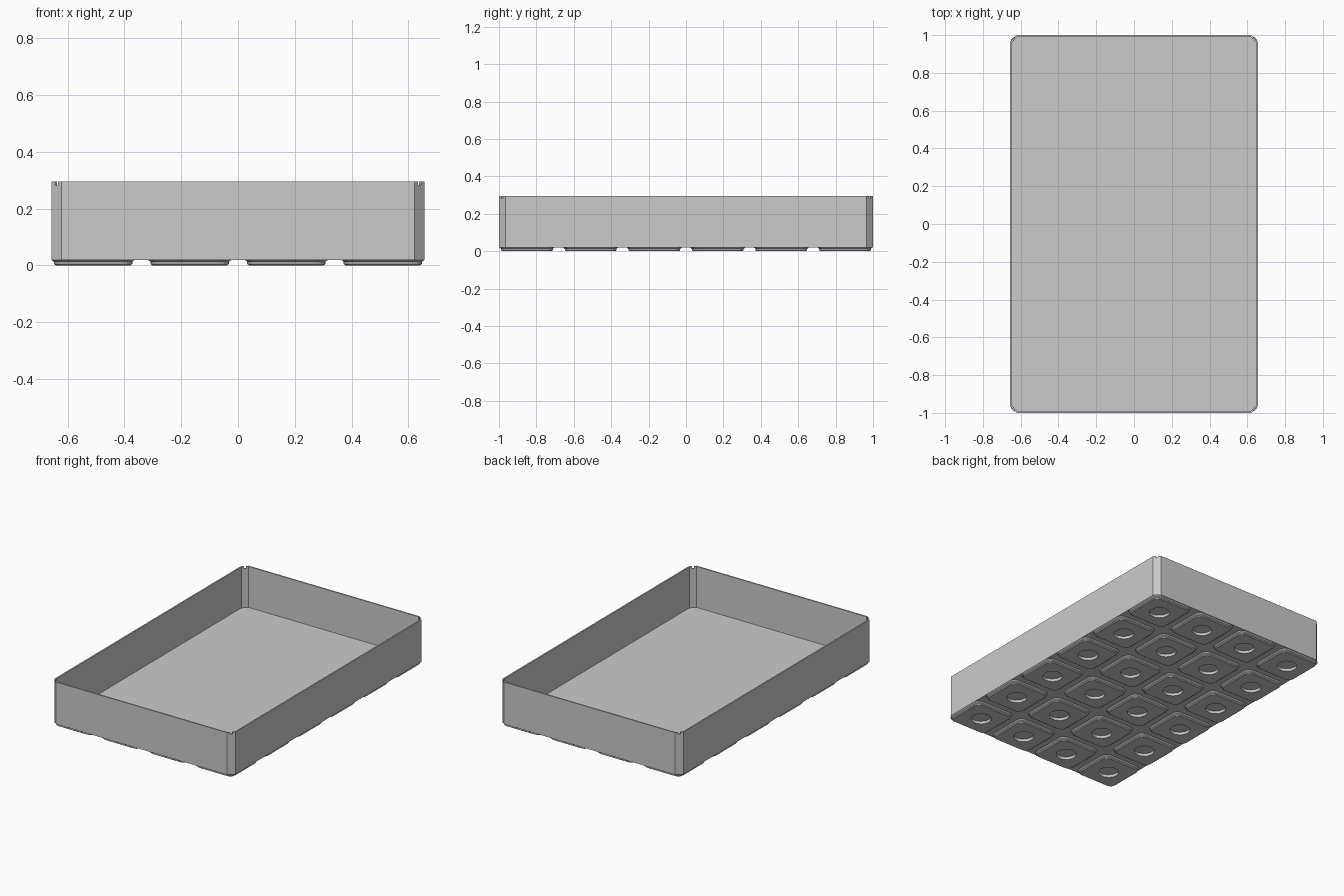
import bpy, bmesh, math
from mathutils import Vector

cube = bpy.data.objects.get("Cube")
if cube:
    bpy.data.objects.remove(cube, do_unlink=True)

grey = bpy.data.materials.new("light grey")
grey.use_nodes = True
grey.diffuse_color = (0.6, 0.6, 0.6, 1)
grey.node_tree.nodes["Principled BSDF"].inputs["Base Color"].default_value = grey.diffuse_color

HX, HY, CUT = 0.657, 1.0, 0.035      # half sizes and corner chamfer
WALL, TOP, NOTCH = 0.009, 0.295, 0.012
BASE, FLOOR = 0.019, 0.026           # underside and top of the floor
PITCH = 0.34


def finish(name, bm):
    bmesh.ops.recalc_face_normals(bm, faces=bm.faces)
    mesh = bpy.data.meshes.new(name)
    bm.to_mesh(mesh)
    bm.free()
    mesh.materials.append(grey)
    obj = bpy.data.objects.new(name, mesh)
    bpy.context.collection.objects.link(obj)
    return obj


def octagon(hx, hy, c):
    return [Vector(p) for p in ((hx, c - hy), (hx, hy - c), (hx - c, hy), (c - hx, hy),
                                (-hx, hy - c), (-hx, c - hy), (c - hx, -hy), (hx - c, -hy))]


def split_corners(points):
    """Add two points on each corner chamfer, for the notch."""
    out = []
    for i, p in enumerate(points):
        out.append(p)
        if i % 2:
            q = points[(i + 1) % len(points)]
            out += [p.lerp(q, 0.36), p.lerp(q, 0.64)]
    return out


def ring(bm, points, z):
    return [bm.verts.new((p.x, p.y, z)) for p in points]


def bridge(bm, a, b):
    n = len(a)
    for i in range(n):
        j = (i + 1) % n
        bm.faces.new((a[i], a[j], b[j], b[i]))


# Chamfered wall with a small notch in the top of each corner
bm = bmesh.new()
outer = split_corners(octagon(HX, HY, CUT))
inner = split_corners(octagon(HX - WALL, HY - WALL, CUT - WALL * 0.58))
count = len(outer)
for i in range(count):
    j = (i + 1) % count
    top = TOP - NOTCH if i % 4 == 2 else TOP
    lo = [bm.verts.new((p.x, p.y, BASE)) for p in (outer[i], outer[j], inner[j], inner[i])]
    hi = [bm.verts.new((v.co.x, v.co.y, top)) for v in lo]
    bm.faces.new(hi)
    bm.faces.new(lo)
    for a, b in ((0, 1), (2, 3)):
        bm.faces.new((lo[a], lo[b], hi[b], hi[a]))
    if i % 4 == 2:
        for a, b in ((1, 2), (3, 0)):
            up = [bm.verts.new((lo[k].co.x, lo[k].co.y, TOP)) for k in (a, b)]
            bm.faces.new((hi[a], hi[b], up[1], up[0]))
bmesh.ops.remove_doubles(bm, verts=bm.verts, dist=0.0001)
finish("wall", bm)

# Floor plate
bm = bmesh.new()
low = ring(bm, octagon(HX - 0.002, HY - 0.002, CUT), BASE)
high = ring(bm, octagon(HX - 0.002, HY - 0.002, CUT), FLOOR)
bm.faces.new(low)
bm.faces.new(high)
bridge(bm, low, high)
finish("floor", bm)


def rounded_square(half, radius, steps=3):
    points = []
    for k in range(4):
        for s in range(steps + 1):
            ang = math.pi / 2 * (k + s / steps)
            cx = (half - radius) * (1 if k in (0, 3) else -1)
            cy = (half - radius) * (1 if k < 2 else -1)
            points.append(Vector((cx + radius * math.cos(ang), cy + radius * math.sin(ang))))
    return points


# Stacking foot: bevelled rounded square with a round pocket
bm = bmesh.new()
rings = [ring(bm, rounded_square(h, r), z) for h, r, z in
         ((0.146, 0.040, BASE), (0.138, 0.036, 0.012), (0.138, 0.036, 0.005), (0.131, 0.030, 0.0))]
for a, b in zip(rings, rings[1:]):
    bridge(bm, a, b)
sides = len(rings[0])
circle = [Vector((0.062 * math.cos(t), 0.062 * math.sin(t)))
          for t in (2 * math.pi * (i // 4 + (i % 4 + 0.001) / 3.5) / 4 for i in range(sides))]
mouth, end = ring(bm, circle, 0.0), ring(bm, circle, BASE - 0.001)
bridge(bm, rings[-1], mouth)
bridge(bm, mouth, end)
bm.faces.new(end)
foot = finish("foot", bm)

# Repeat the foot in a grid under the floor
for row in range(6):
    for col in range(4):
        obj = foot if row + col == 0 else foot.copy()
        if obj is not foot:
            bpy.context.collection.objects.link(obj)
            obj.name = f"foot_{row + 1}_{col + 1}"
        obj.location = ((col - 1.5) * PITCH, (row - 2.5) * PITCH, 0)
